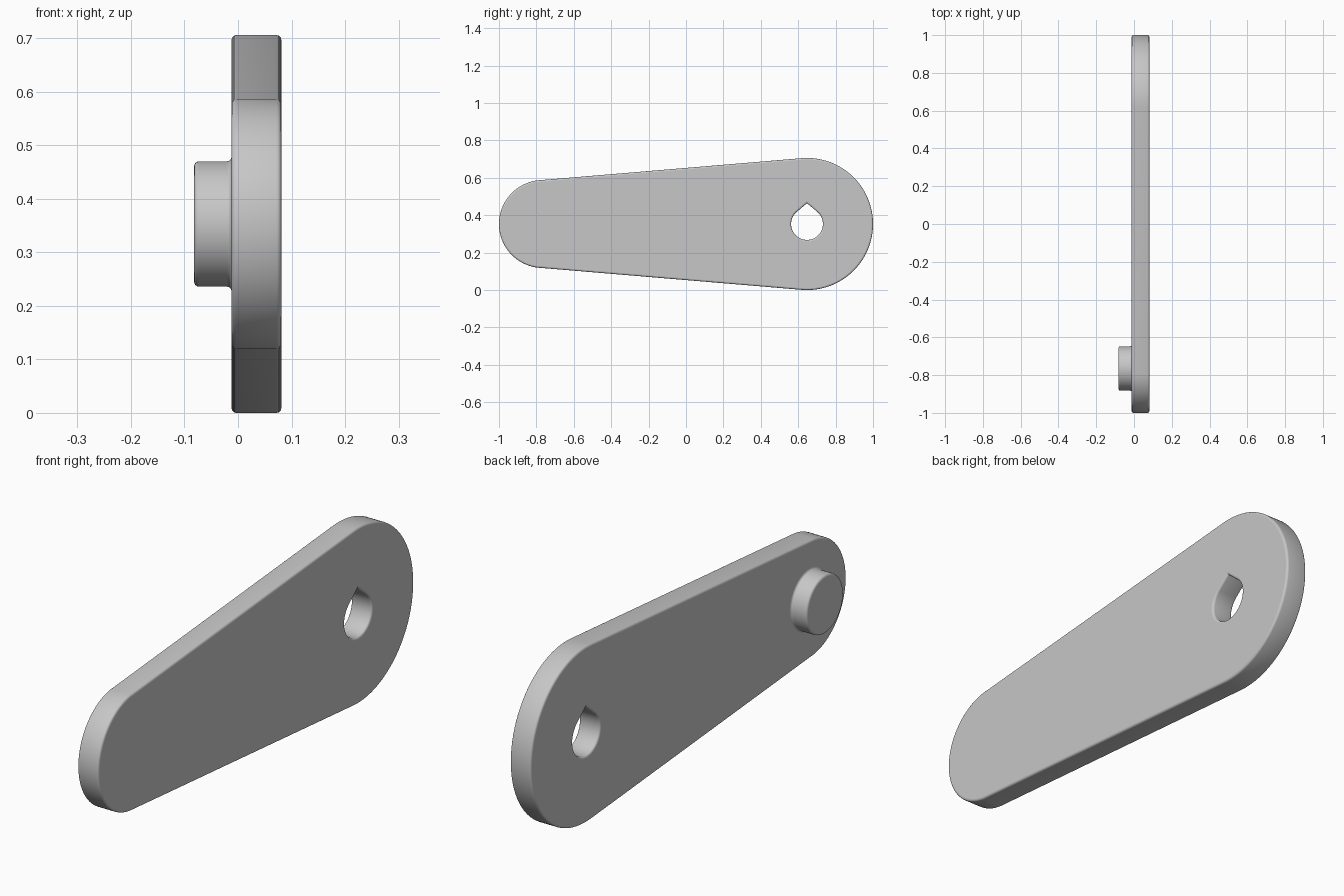
import bpy, bmesh
from math import sin, cos, pi, radians

cube = bpy.data.objects.get("Cube")
if cube:
    bpy.data.objects.remove(cube)

STEPS = 150
MID_Z = 0.353
BIG_Y, BIG_R = 0.647, 0.353
SMALL_Y, SMALL_R = -0.765, 0.235
HOLE_R, TIP = 0.085, radians(40)
BACK, FACE, PIN_END = -0.012, 0.081, -0.082
ROUND = 0.009
ARC = [i * pi / 8 for i in range(5)]
ANGLES = [2 * pi * i / STEPS for i in range(STEPS)]

grey = bpy.data.materials.new("light grey")
grey.use_nodes = True
colour = (0.57, 0.57, 0.57, 1)
grey.diffuse_color = colour
grey.node_tree.nodes["Principled BSDF"].inputs["Base Color"].default_value = colour


def circle(x, y, r):
    return [(x, y - r * sin(a), MID_Z + r * cos(a)) for a in ANGLES]


def arm_outline(x, inset):
    """Two circles of different size joined by their tangents."""
    lean = (BIG_R - SMALL_R) / (BIG_Y - SMALL_Y)
    points = []
    for a in ANGLES:
        small = sin(a) > lean + 0.001
        y, r = (SMALL_Y, SMALL_R) if small else (BIG_Y, BIG_R)
        r -= inset
        points.append((x, y - r * sin(a), MID_Z + r * cos(a)))
    return points


def teardrop(x, grow):
    """Round hole whose top comes to a point."""
    points = []
    for a in ANGLES:
        from_top = min(a, 2 * pi - a)
        r = HOLE_R + grow
        if from_top < TIP:
            r /= cos(TIP - from_top)
        points.append((x, BIG_Y - r * sin(a), MID_Z + r * cos(a)))
    return points


def loft(name, rings, closed=False):
    """Join equal rings with quads; cap the last ring unless it closes."""
    bm = bmesh.new()
    loops = [[bm.verts.new(p) for p in ring] for ring in rings]
    pairs = list(zip(loops, loops[1:]))
    if closed:
        pairs.append((loops[-1], loops[0]))
    else:
        bm.faces.new(loops[-1])
    for a, b in pairs:
        for i in range(STEPS):
            j = (i + 1) % STEPS
            bm.faces.new((a[i], a[j], b[j], b[i]))
    bmesh.ops.recalc_face_normals(bm, faces=bm.faces)
    mesh = bpy.data.meshes.new(name)
    bm.to_mesh(mesh)
    bm.free()
    mesh.materials.append(grey)
    obj = bpy.data.objects.new(name, mesh)
    bpy.context.collection.objects.link(obj)
    bpy.ops.object.select_all(action="DESELECT")
    obj.select_set(True)
    bpy.context.view_layer.objects.active = obj
    bpy.ops.object.shade_smooth_by_angle(angle=radians(30))
    # keep the broad side faces flat
    for face in mesh.polygons:
        if abs(face.normal.x) > 0.999:
            face.use_smooth = False
    return obj


# Arm plate: rounded outer edge, then the rounded hole, closed into a ring
edge = [(BACK + ROUND * (1 - cos(pi / 2 - a)), ROUND * (1 - sin(pi / 2 - a)))
        for a in reversed(ARC)]
edge = [(BACK + ROUND * (1 - sin(a)), ROUND * (1 - cos(a))) for a in reversed(ARC)]
edge += [(FACE - ROUND * (1 - sin(a)), ROUND * (1 - cos(a))) for a in ARC]
loft("arm_plate",
     [arm_outline(x, d) for x, d in edge]
     + [teardrop(x, d) for x, d in reversed(edge)], closed=True)

# Pivot pin: fillet at the plate, straight side, rounded end
PIN_R = 0.117
pin = [(BACK - ROUND * (1 - cos(a)), PIN_R + ROUND * (1 - sin(a))) for a in ARC]
pin += [(PIN_END + ROUND * (1 - sin(a)), PIN_R - ROUND * (1 - cos(a))) for a in ARC]
loft("pivot_pin", [circle(x, SMALL_Y, r) for x, r in pin])
